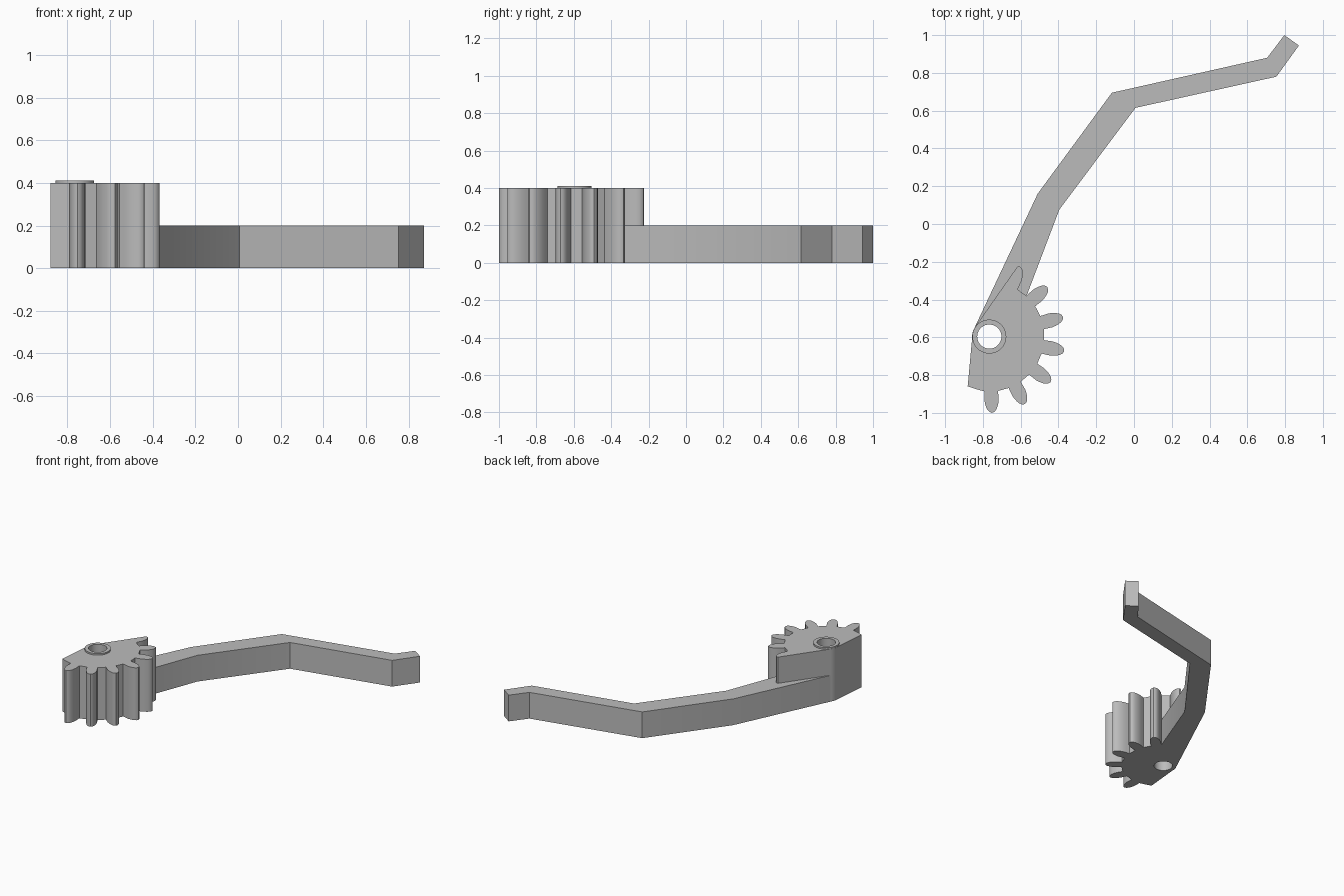
import bpy, bmesh
from math import sin, cos, radians
from mathutils import Vector

cube = bpy.data.objects.get("Cube")
if cube:
    bpy.data.objects.remove(cube, do_unlink=True)

grey = bpy.data.materials.new("plain grey")
grey.use_nodes = True
colour = (0.5, 0.5, 0.5, 1)
grey.diffuse_color = colour
grey.node_tree.nodes["Principled BSDF"].inputs["Base Color"].default_value = colour

PIVOT = Vector((-0.766, -0.596))
HUB_R, HOLE_R = 0.09, 0.064
ARM_H, GEAR_H, HUB_TOP = 0.2, 0.4, 0.412


def polar(radius, degrees):
    a = radians(degrees)
    return PIVOT + radius * Vector((cos(a), sin(a)))


def arc(radius, start, end, steps):
    return [polar(radius, start + (end - start) * i / steps) for i in range(steps + 1)]


def circle(radius, sides=40):
    return arc(radius, 0, 360, sides)[:-1]


def prism(name, loops, bottom, top):
    """Extrude an outline, with optional hole loops, between two heights."""
    bm = bmesh.new()
    edges = []
    for loop in loops:
        verts = [bm.verts.new((p[0], p[1], bottom)) for p in loop]
        edges += [bm.edges.new((v, verts[i - 1])) for i, v in enumerate(verts)]
    bmesh.ops.triangle_fill(bm, use_beauty=True, use_dissolve=False, edges=edges)
    result = bmesh.ops.extrude_face_region(bm, geom=bm.faces[:], use_keep_orig=True)
    raised = [g for g in result["geom"] if isinstance(g, bmesh.types.BMVert)]
    bmesh.ops.translate(bm, verts=raised, vec=(0, 0, top - bottom))
    bmesh.ops.recalc_face_normals(bm, faces=bm.faces[:])
    mesh = bpy.data.meshes.new(name)
    bm.to_mesh(mesh)
    bm.free()
    mesh.materials.append(grey)
    obj = bpy.data.objects.new(name, mesh)
    bpy.context.collection.objects.link(obj)
    bpy.ops.object.select_all(action="DESELECT")
    obj.select_set(True)
    bpy.context.view_layer.objects.active = obj
    bpy.ops.object.shade_smooth_by_angle(angle=radians(30))
    return obj


# Tooth flank from root to tip: radius and half width
FLANK = [(0.289, 0.036), (0.312, 0.037), (0.335, 0.038), (0.355, 0.035),
         (0.373, 0.030), (0.388, 0.023), (0.399, 0.013), (0.404, 0)]


def tooth(degrees, last=False):
    axis = polar(1, degrees) - PIVOT
    side = Vector((axis.y, -axis.x))
    rising = [PIVOT + axis * r + side * w for r, w in FLANK]
    falling = [PIVOT + axis * r - side * w for r, w in FLANK[-2::-1]]
    return rising + (falling[:1] if last else falling)


# Sector gear: seven teeth, the last one trimmed by the straight back wall
outline = [polar(0.287, -113.5), polar(0.287, -104)]
for i in range(7):
    outline += tooth(-88 + i * 360 / 14, last=(i == 6))
outline += arc(HUB_R + 0.001, 143, 184, 8)
prism("sector_gear", [outline, circle(HOLE_R)], 0, GEAR_H)

# Raised collar around the pivot hole
prism("pivot_collar", [circle(HUB_R), circle(HOLE_R)], GEAR_H, HUB_TOP)

# Bent arm, rooted inside the gear
arm = [(-0.84, -0.54), (-0.51, 0.16), (-0.117, 0.695), (0.705, 0.88),
       (0.796, 1.0), (0.873, 0.945), (0.754, 0.78), (0.008, 0.615),
       (-0.395, 0.077), (-0.57, -0.384), (-0.61, -0.48), (-0.75, -0.5)]
prism("bent_arm", [arm], 0, ARM_H)
